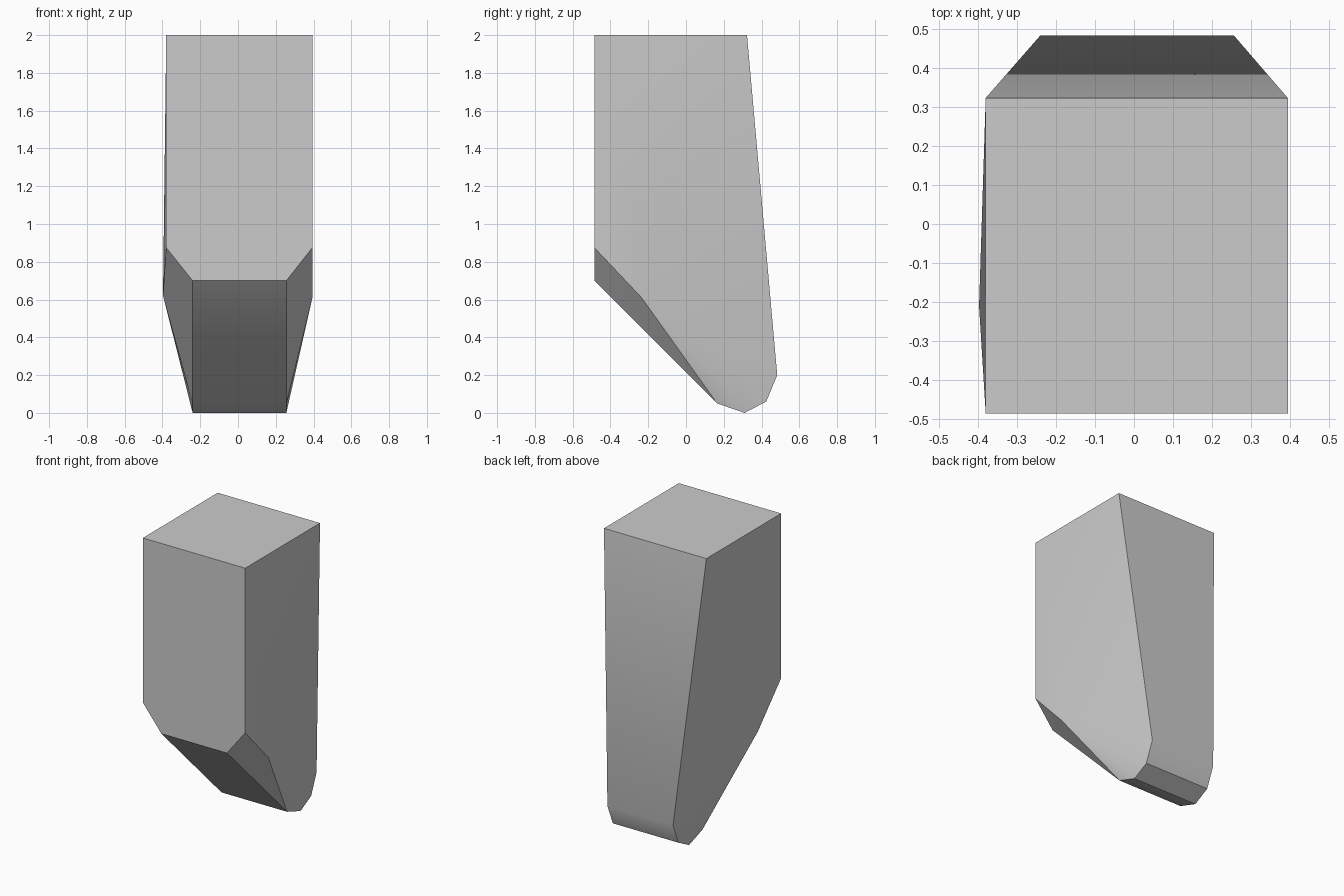
import bpy, bmesh, math

cube = bpy.data.objects.get("Cube")
if cube:
    bpy.data.objects.remove(cube, do_unlink=True)

# Plain grey material
grey = bpy.data.materials.new("plain_grey")
grey.use_nodes = True
colour = (0.6, 0.6, 0.6, 1)
grey.diffuse_color = colour
grey.node_tree.nodes["Principled BSDF"].inputs["Base Color"].default_value = colour

# Side outlines as (y, z): the wide body and the narrow keel with its rounded toe
wide = [(-0.485, 2), (0.323, 2), (-0.485, 0.875)]
narrow = [(-0.485, 0.7), (0.165, 0.05), (0.31, 0), (0.425, 0.06), (0.483, 0.2)]

bm = bmesh.new()
for wide_x, narrow_x in ((-0.38, -0.24), (0.394, 0.256)):
    for y, z in wide:
        bm.verts.new((wide_x, y, z))
    for y, z in narrow:
        bm.verts.new((narrow_x, y, z))

# Corners where the side faces start to taper; the right one bulges slightly
bm.verts.new((-0.397, -0.21, 0.62))
bm.verts.new((0.394, -0.235, 0.61))

# Skin the corners as one convex solid and merge its flat panels
hull = bmesh.ops.convex_hull(bm, input=bm.verts[:])
loose = [v for v in bm.verts if not v.link_faces]
bmesh.ops.delete(bm, geom=loose, context='VERTS')
bmesh.ops.dissolve_limit(bm, angle_limit=math.radians(0.5),
                         verts=bm.verts[:], edges=bm.edges[:])
bmesh.ops.recalc_face_normals(bm, faces=bm.faces[:])

mesh = bpy.data.meshes.new("tapered_block")
bm.to_mesh(mesh)
bm.free()
mesh.materials.append(grey)
block = bpy.data.objects.new("tapered_block", mesh)
bpy.context.collection.objects.link(block)

# Soft side panels and toe, crisp corners
bpy.ops.object.select_all(action='DESELECT')
block.select_set(True)
bpy.context.view_layer.objects.active = block
bpy.ops.object.shade_smooth_by_angle(angle=math.radians(30))
